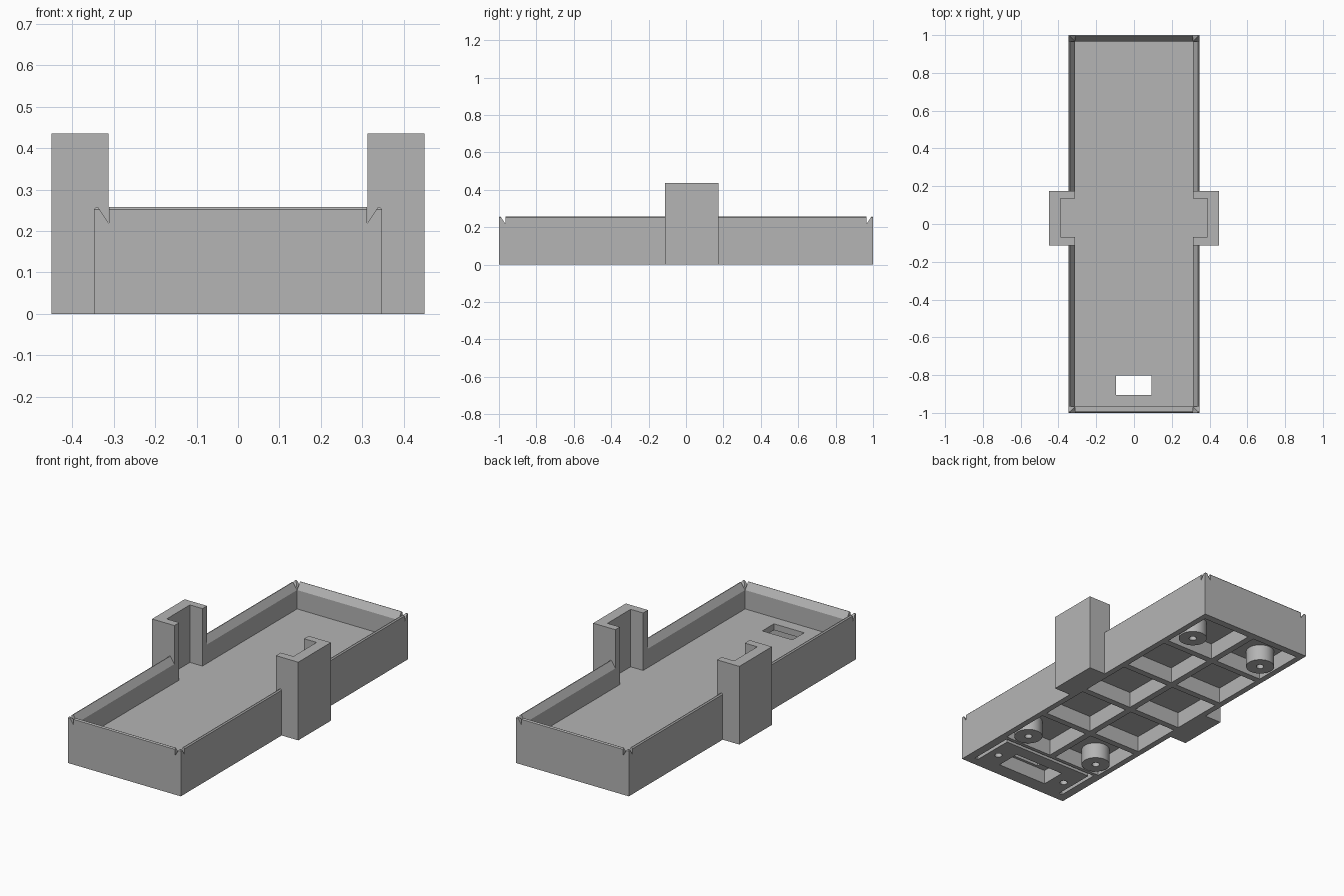
import bpy, bmesh, math
from mathutils import Matrix

if "Cube" in bpy.data.objects:
    bpy.data.objects.remove(bpy.data.objects["Cube"])

grey = bpy.data.materials.new("plain_grey")
grey.diffuse_color = (0.46, 0.46, 0.46, 1)
grey.use_nodes = True
grey.node_tree.nodes["Principled BSDF"].inputs["Base Color"].default_value = grey.diffuse_color


def finish(name, bm):
    bmesh.ops.recalc_face_normals(bm, faces=bm.faces)
    me = bpy.data.meshes.new(name)
    bm.to_mesh(me)
    bm.free()
    me.materials.append(grey)
    ob = bpy.data.objects.new(name, me)
    bpy.context.collection.objects.link(ob)
    return ob


def box(name, x0, x1, y0, y1, z0, z1, rim=0):
    bm = bmesh.new()
    bmesh.ops.create_cube(bm, size=1)
    for v in bm.verts:
        v.co = ((x0, x1)[v.co.x > 0], (y0, y1)[v.co.y > 0], (z0, z1)[v.co.z > 0])
    if rim:
        top = [e for e in bm.edges if all(v.co.z > z1 - 1e-5 for v in e.verts)]
        bmesh.ops.bevel(bm, geom=top, offset=rim, segments=1, affect='EDGES')
    return finish(name, bm)


def cylinder(name, x, y, r, z0, z1, sides=32):
    bm = bmesh.new()
    bmesh.ops.create_cone(bm, cap_ends=True, segments=sides, radius1=r, radius2=r,
                          depth=z1 - z0, matrix=Matrix.Translation((x, y, (z0 + z1) / 2)))
    return finish(name, bm)


def prism(name, profile, half, along_x=False):
    """Profile of (offset, z) points extruded along y, or along x."""
    bm = bmesh.new()
    place = (lambda a, b, z: (b, a, z)) if along_x else (lambda a, b, z: (a, b, z))
    ends = [[bm.verts.new(place(a, s * half, z)) for a, z in profile] for s in (-1, 1)]
    for e in ends:
        bm.faces.new(e)
    n = len(profile)
    for i in range(n):
        j = (i + 1) % n
        bm.faces.new((ends[0][i], ends[0][j], ends[1][j], ends[1][i]))
    return finish(name, bm)


def combine(target, other, op):
    mod = target.modifiers.new("bool", 'BOOLEAN')
    mod.operation, mod.solver, mod.object = op, 'EXACT', other
    bpy.context.view_layer.objects.active = target
    bpy.ops.object.modifier_apply(modifier=mod.name)
    bpy.data.objects.remove(other)


FLOOR, CEIL, TOP = 0.115, 0.09, 0.258
IX, IY = 0.313, 0.967

# Tray body with hollow top
tray = box("tray", -0.348, 0.348, -1, 1, 0, TOP, rim=0.006)
cut = lambda ob: combine(tray, ob, 'DIFFERENCE')
add = lambda ob: combine(tray, ob, 'UNION')
cut(box("cavity", -IX, IX, -IY, IY, FLOOR, 0.5))

# Sloped inner rims, running out through the corners
for s in (-1, 1):
    for inner, half, along_x in ((IX, 1.1, False), (IY, 0.5, True)):
        cut(prism("rim_cut", [(s * (inner - 0.001), 0.22), (s * inner, 0.22),
                              (s * (inner + 0.025), TOP), (s * (inner + 0.027), 0.262),
                              (s * (inner - 0.001), 0.262)], half, along_x))

# Side posts, joined by one channel at floor level
for s in (-1, 1):
    xs = sorted((s * IX, s * 0.45))
    add(box("post", *xs, -0.113, 0.174, 0, 0.435))
cut(box("channel", -0.39, 0.39, -0.07, 0.134, FLOOR, 0.5))

# Underside pockets between ribs
rows = [0.96, 0.64, 0.31, -0.03, -0.36, -0.67]
for k in range(5):
    hi = rows[k] - (0.018 if k else 0)
    lo = rows[k + 1] + (0.018 if k < 4 else 0)
    for s in (-1, 1):
        xs = sorted((s * 0.018, s * 0.315))
        cut(box("pocket", *xs, lo, hi, -0.1, CEIL))

# Screw bosses and screw holes
for s in (-1, 1):
    for y in (0.76, -0.592):
        add(cylinder("boss", s * 0.232, y, 0.074, 0, 0.1))
        cut(cylinder("boss_hole", s * 0.232, y, 0.02, -0.1, 0.08, 16))
    cut(cylinder("screw_hole", s * 0.225, -0.847, 0.02, -0.1, 0.08, 16))

# End block: grooves, recess and window
for s in (-1, 1):
    xs = sorted((s * 0.28, s * 0.3))
    cut(box("groove", *xs, -0.95, -0.69, -0.1, CEIL))
cut(box("cross_groove", -0.29, 0.29, -0.71, -0.69, -0.1, CEIL))
cut(box("recess", -0.155, 0.155, -0.92, -0.78, -0.1, 0.08))
cut(box("window", -0.094, 0.092, -0.905, -0.802, -0.1, 0.3))

# Smooth the round bosses, keep all edges crisp
bpy.ops.object.select_all(action='DESELECT')
tray.select_set(True)
bpy.context.view_layer.objects.active = tray
bpy.ops.object.shade_smooth_by_angle(angle=math.radians(30))
